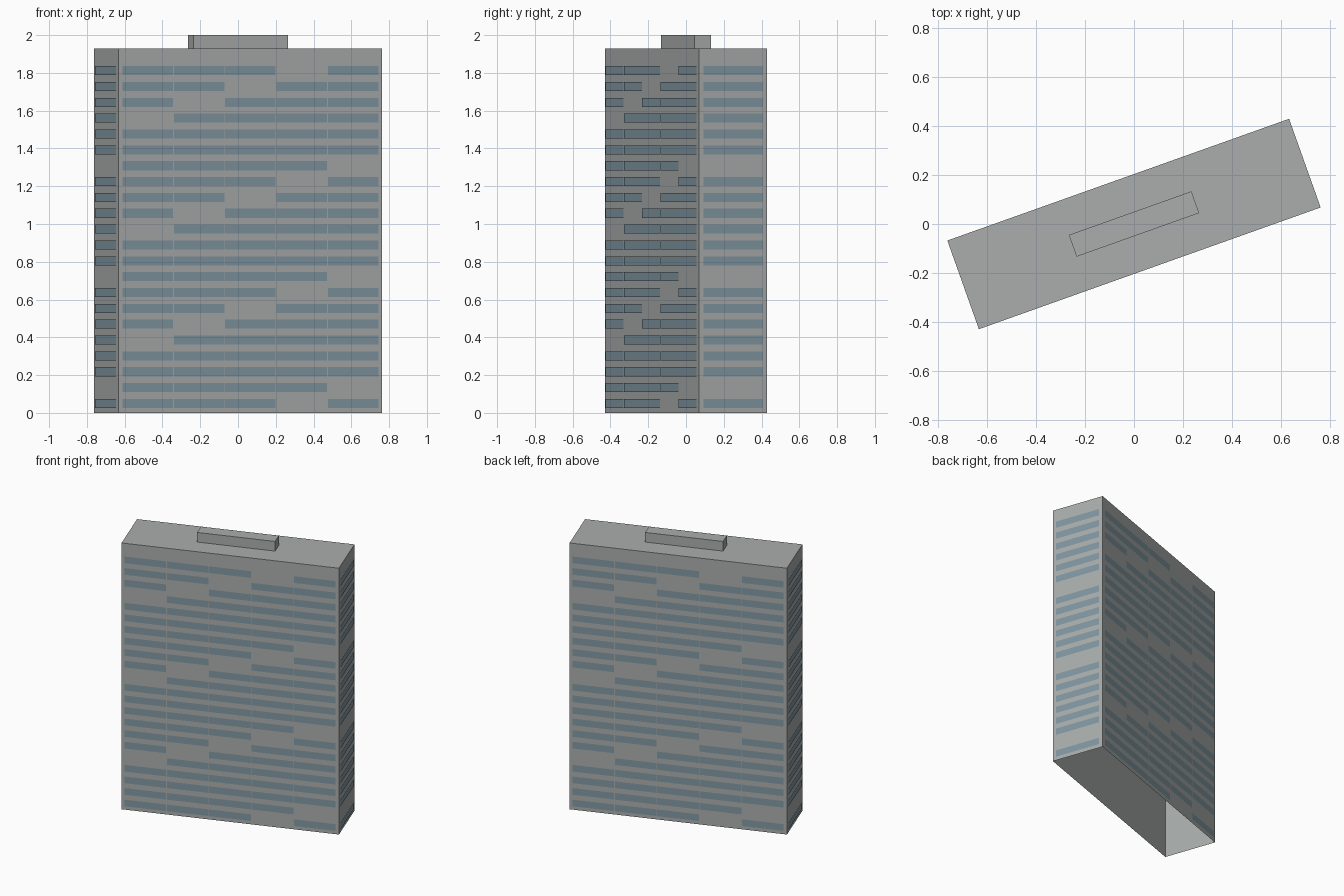
import bpy
import bmesh
from math import radians, pi
from mathutils import Matrix

if "Cube" in bpy.data.objects:
    bpy.data.objects.remove(bpy.data.objects["Cube"])

LENGTH, DEPTH, ROOF = 1.481, 0.384, 1.93
TURN = Matrix.Rotation(radians(19.6), 4, "Z")
ROWS, ROW_PITCH, FIRST_ROW, WINDOW_H = 22, 0.0839, 0.05, 0.048
OFFSET = 0.004


def material(name, colour):
    mat = bpy.data.materials.new(name)
    mat.use_nodes = True
    mat.diffuse_color = colour
    bsdf = mat.node_tree.nodes["Principled BSDF"]
    bsdf.inputs["Base Color"].default_value = colour
    return mat


def finish(name, bm, mat):
    mesh = bpy.data.meshes.new(name)
    bm.transform(TURN)
    bm.to_mesh(mesh)
    bm.free()
    mesh.materials.append(mat)
    obj = bpy.data.objects.new(name, mesh)
    bpy.context.collection.objects.link(obj)


def open_box(name, length, depth, bottom, top, mat):
    """Box without an underside."""
    bm = bmesh.new()
    size = Matrix.Diagonal((length, depth, top - bottom, 1))
    place = Matrix.Translation((0, 0, (bottom + top) / 2))
    bmesh.ops.create_cube(bm, size=1, matrix=place @ size)
    bm.normal_update()
    under = [f for f in bm.faces if f.normal.z < -0.5]
    bmesh.ops.delete(bm, geom=under, context="FACES")
    finish(name, bm, mat)


def window_wall(name, distance, angle, columns, pitch, width, shift, mat):
    """Rows of window strips on one wall, with a diagonal run of gaps."""
    bm = bmesh.new()
    for row in range(ROWS):
        z = FIRST_ROW + (ROWS - 1 - row) * ROW_PITCH
        for col in range(columns):
            if (row + col + shift) % 7 == 3:
                continue
            x = (col - (columns - 1) / 2) * pitch
            x0, x1 = x - width / 2, x + width / 2
            z0, z1 = z - WINDOW_H / 2, z + WINDOW_H / 2
            y = -distance - OFFSET
            corners = [(x0, y, z0), (x1, y, z0), (x1, y, z1), (x0, y, z1)]
            bm.faces.new([bm.verts.new(c) for c in corners])
    bm.transform(Matrix.Rotation(angle, 4, "Z"))
    finish(name, bm, mat)


concrete = material("concrete grey", (0.40, 0.42, 0.415, 1))
glass = material("blue grey glass", (0.22, 0.31, 0.36, 1))

# Tower block and rooftop plant room
open_box("tower_walls", LENGTH, DEPTH, 0, ROOF, concrete)
open_box("roof_plant_room", 0.531, 0.094, ROOF, 2, concrete)

# Window strips: long walls, then end walls
for name, angle in (("front_windows", 0), ("back_windows", pi)):
    window_wall(name, DEPTH / 2, angle, 5, 0.2885, 0.284, 0, glass)
for name, angle in (("left_windows", pi / 2), ("right_windows", -pi / 2)):
    window_wall(name, LENGTH / 2, angle, 1, 0, 0.335, 4, glass)
